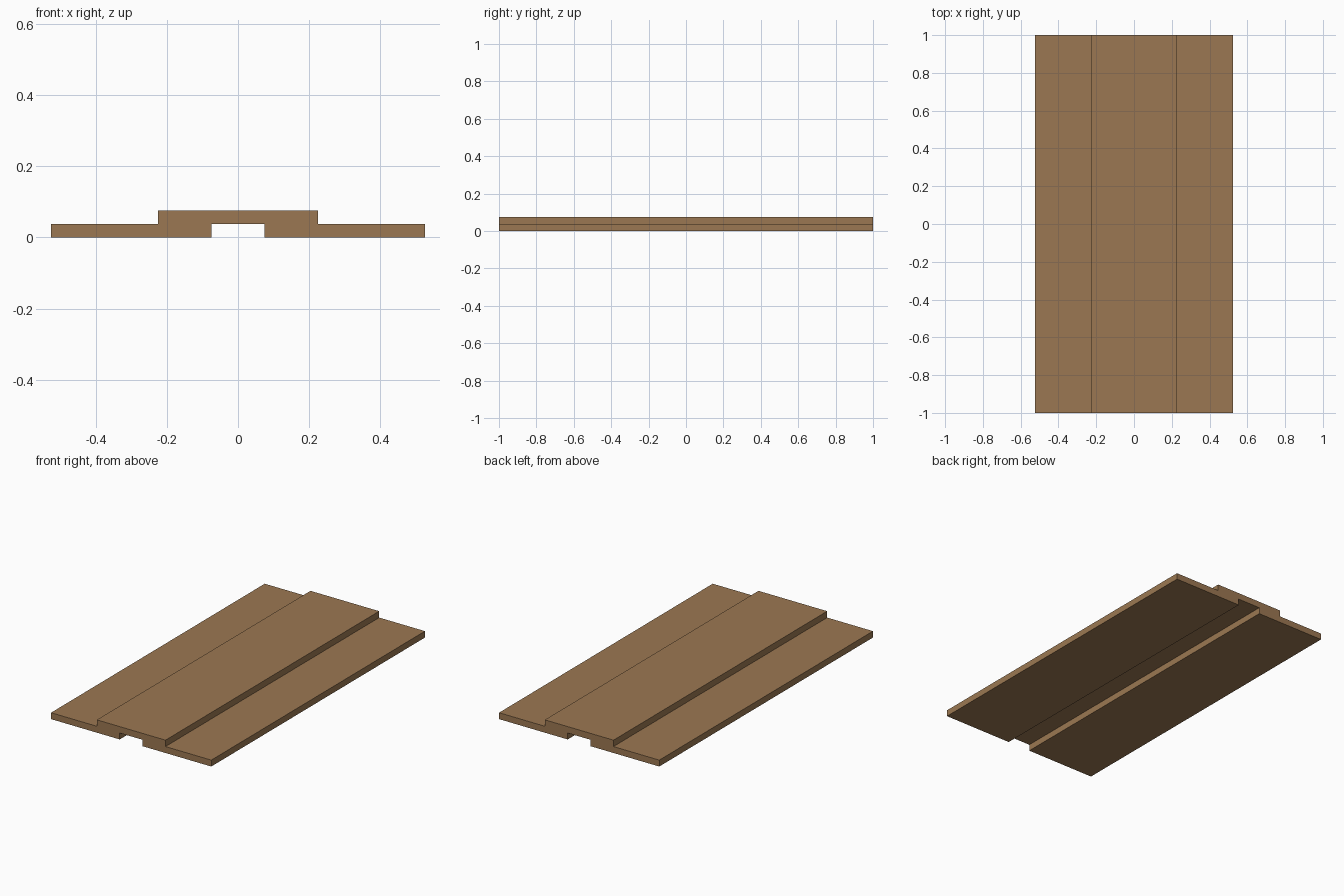
import bpy

if "Cube" in bpy.data.objects:
    bpy.data.objects.remove(bpy.data.objects["Cube"], do_unlink=True)

WIDTH, LENGTH, THICK = 0.45, 2.0, 0.038
OFFSET = 0.3  # sideways distance of each lower board from the centre

# Brown timber
wood = bpy.data.materials.new("brown_wood")
wood.use_nodes = True
colour = (0.33, 0.187, 0.084, 1)
wood.diffuse_color = colour
wood.node_tree.nodes["Principled BSDF"].inputs["Base Color"].default_value = colour


def board(name, x, bottom):
    bpy.ops.mesh.primitive_cube_add(size=1, location=(x, 0, bottom + THICK / 2))
    obj = bpy.context.object
    obj.name = name
    obj.scale = (WIDTH, LENGTH, THICK)
    bpy.ops.object.transform_apply(location=False, rotation=False, scale=True)
    obj.data.materials.append(wood)
    return obj


# Two lower boards with a gap, and one board covering the gap
board("left_board", OFFSET, 0)
board("right_board", -OFFSET, 0)
board("cover_board", 0, THICK)
